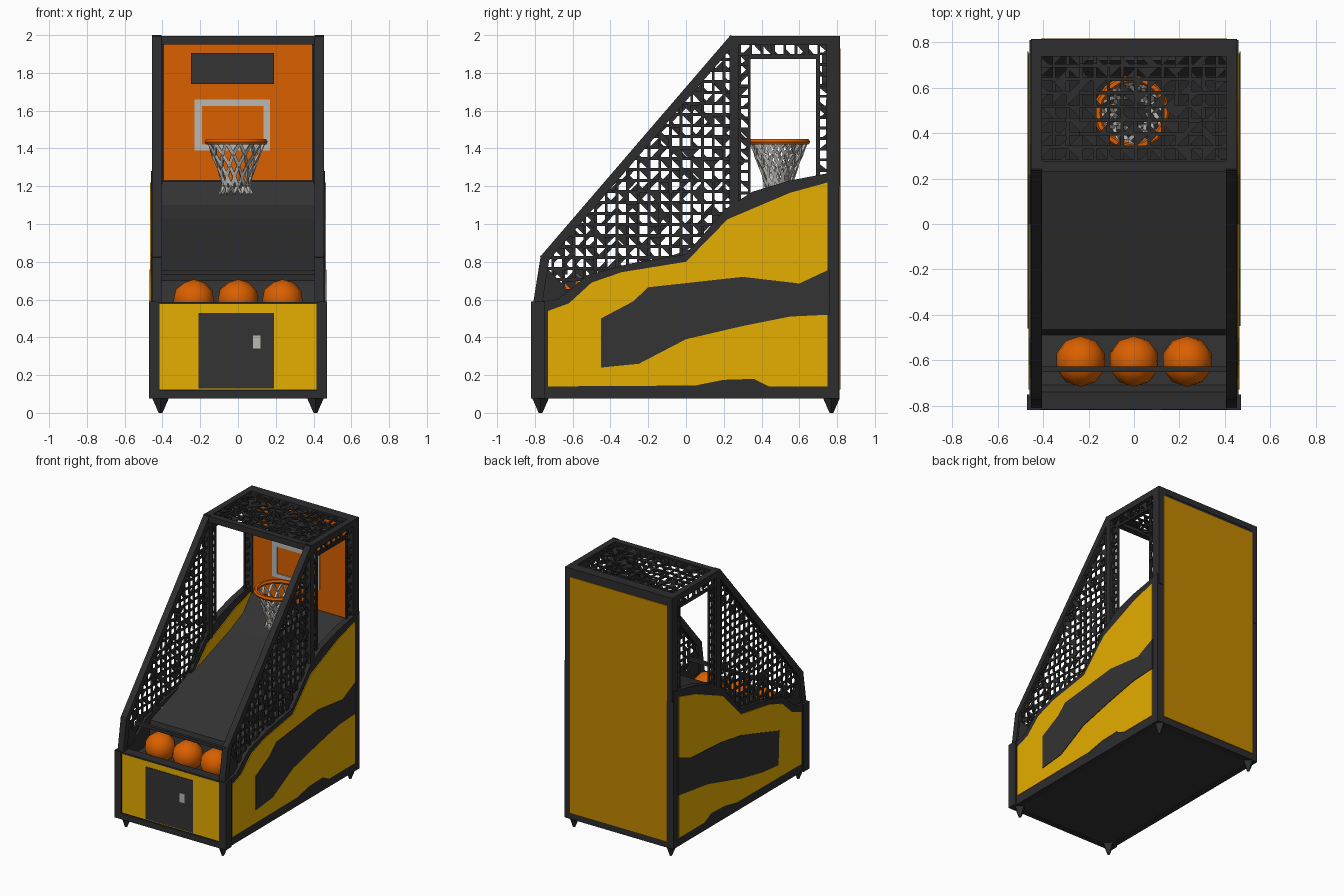
import bpy, bmesh, math, random
from mathutils import Vector, Matrix

random.seed(4)
cube = bpy.data.objects.get("Cube")
if cube:
    bpy.data.objects.remove(cube, do_unlink=True)


def material(name, rgb):
    m = bpy.data.materials.new(name)
    m.use_nodes = True
    m.diffuse_color = (*rgb, 1)
    bsdf = m.node_tree.nodes["Principled BSDF"]
    bsdf.inputs["Base Color"].default_value = (*rgb, 1)
    bsdf.inputs["Roughness"].default_value = 0.8
    return m


YELLOW = material("yellow", (0.79, 0.42, 0.0))
AMBER = material("amber", (0.56, 0.245, 0.0))
ORANGE = material("orange", (0.7, 0.115, 0.0))
DARK = material("charcoal", (0.033, 0.033, 0.034))
TRIM = material("black_trim", (0.026, 0.026, 0.028))
GREY = material("light_grey", (0.5, 0.48, 0.45))


def finish(name, bm, mat, smooth=False):
    bmesh.ops.recalc_face_normals(bm, faces=bm.faces[:])
    mesh = bpy.data.meshes.new(name)
    bm.to_mesh(mesh)
    bm.free()
    mesh.materials.append(mat)
    for p in mesh.polygons:
        p.use_smooth = smooth
    ob = bpy.data.objects.new(name, mesh)
    bpy.context.collection.objects.link(ob)
    return ob


def box(name, x, y, z, mat):
    bm = bmesh.new()
    size = Matrix.Diagonal((x[1] - x[0], y[1] - y[0], z[1] - z[0], 1))
    mid = Matrix.Translation([(a + b) / 2 for a, b in (x, y, z)])
    bmesh.ops.create_cube(bm, size=1, matrix=mid @ size)
    return finish(name, bm, mat)


def side_prism(name, profile, x0, x1, mat):
    """Extrude a (y, z) profile along x."""
    bm = bmesh.new()
    face = bm.faces.new([bm.verts.new((x0, y, z)) for y, z in profile])
    ext = bmesh.ops.extrude_face_region(bm, geom=[face])
    verts = [v for v in ext["geom"] if isinstance(v, bmesh.types.BMVert)]
    bmesh.ops.translate(bm, verts=verts, vec=(x1 - x0, 0, 0))
    return finish(name, bm, mat)


def add_beam(bm, p, q, r, sides=4):
    p, q = Vector(p), Vector(q)
    d = q - p
    mat = Matrix.Translation((p + q) / 2) @ d.to_track_quat('Z', 'Y').to_matrix().to_4x4()
    mat = mat @ Matrix.Rotation(math.pi / 4, 4, 'Z')
    bmesh.ops.create_cone(bm, cap_ends=True, segments=sides, radius1=r, radius2=r,
                          depth=d.length, matrix=mat)


def beams(name, pairs, width, mat):
    bm = bmesh.new()
    for p, q in pairs:
        add_beam(bm, p, q, width / math.sqrt(2))
    return finish(name, bm, mat)


def netting(name, u0, u1, v0, v1, place, fill=0.75, clip=None):
    """Coarse woven mesh: bars on a grid with random knotted corners."""
    bm = bmesh.new()
    nu, nv = max(1, round((u1 - u0) / 0.058)), max(1, round((v1 - v0) / 0.058))
    du, dv, t = (u1 - u0) / nu, (v1 - v0) / nv, 0.015

    def poly(pts):
        bm.faces.new([bm.verts.new(place(u, v)) for u, v in pts])

    for i in range(nu):
        for j in range(nv):
            u, v = u0 + i * du, v0 + j * dv
            poly([(u, v), (u + du, v), (u + du, v + t), (u, v + t)])
            poly([(u, v + t), (u + t, v + t), (u + t, v + dv), (u, v + dv)])
            if random.random() < fill:
                a, b = random.choice((0, 1)), random.choice((0, 1))
                k = random.uniform(0.6, 1)
                cu, cv = u + a * du, v + b * dv
                poly([(cu, cv), (cu + (1 - 2 * a) * du * k, cv), (cu, cv + (1 - 2 * b) * dv * k)])
    if clip:
        bmesh.ops.bisect_plane(bm, geom=bm.verts[:] + bm.edges[:] + bm.faces[:],
                               plane_co=clip[0], plane_no=clip[1], clear_outer=True)
    ob = finish(name, bm, TRIM)
    ob.modifiers.new("thickness", 'SOLIDIFY').thickness = 0.01


# Cabinet core: ball trough and rising ramp
side_prism("cabinet_and_ramp", [
    (-0.81, 0.08), (-0.81, 0.585), (-0.74, 0.585), (-0.71, 0.52), (-0.49, 0.52), (-0.465, 0.7),
    (0.5, 1.03), (0.65, 1.1), (0.77, 1.24), (0.79, 0.08)], -0.43, 0.43, DARK)

# Side walls with yellow panels and dark swooshes
wall = [(-0.82, 0.075), (-0.82, 0.585), (-0.68, 0.6), (-0.52, 0.73), (-0.3, 0.79), (0, 0.84),
        (0.21, 1.08), (0.35, 1.17), (0.55, 1.23), (0.81, 1.28), (0.81, 0.075)]
panel = [(-0.73, 0.14), (-0.73, 0.54), (-0.62, 0.58), (-0.5, 0.69), (-0.34, 0.745), (0, 0.8),
         (0.22, 1.025), (0.55, 1.165), (0.75, 1.22), (0.75, 0.14), (0.44, 0.14), (0.36, 0.18),
         (0.2, 0.175), (0.05, 0.145)]
swooshes = {
    "left": [(-0.45, 0.24), (-0.45, 0.5), (-0.28, 0.59), (-0.2, 0.665), (0.3, 0.72), (0.6, 0.685),
             (0.76, 0.76), (0.76, 0.52), (0.55, 0.51), (0.3, 0.46), (0, 0.39), (-0.25, 0.26)],
    "right": [(-0.45, 0.24), (-0.46, 0.5), (-0.2, 0.58), (0, 0.64), (0.25, 0.68), (0.6, 0.7),
              (0.76, 0.76), (0.76, 0.47), (0.4, 0.42), (0, 0.31), (-0.25, 0.26)]}
for s, side in ((1, "left"), (-1, "right")):
    side_prism(side + "_wall", wall, s * 0.415, s * 0.46, TRIM)
    side_prism(side + "_panel", panel, s * 0.459, s * 0.465, YELLOW)
    side_prism(side + "_inner_panel", panel[4:10], s * 0.409, s * 0.416, YELLOW)
    side_prism(side + "_swoosh", swooshes[side], s * 0.464, s * 0.469, DARK)
    box(side + "_front_corner", sorted((s * 0.425, s * 0.472)), (-0.82, -0.75), (0.075, 0.59), TRIM)
    # Pointed feet
    for y, end in ((-0.77, "front"), (0.77, "back")):
        bm = bmesh.new()
        bmesh.ops.create_cone(bm, cap_ends=True, segments=4, radius1=0.01, radius2=0.045,
                              depth=0.08, matrix=Matrix.Translation((s * 0.41, y, 0.04)))
        finish(f"{side}_{end}_foot", bm, TRIM)

# Front panel with coin door
box("front_panel", (-0.42, 0.44), (-0.813, -0.805), (0.125, 0.578), YELLOW)
box("front_lip", (-0.44, 0.44), (-0.818, -0.74), (0.576, 0.588), TRIM)
box("coin_door", (-0.21, 0.19), (-0.817, -0.812), (0.13, 0.53), DARK)
box("door_handle", (0.08, 0.12), (-0.82, -0.816), (0.34, 0.41), GREY)
box("front_base_trim", (-0.46, 0.46), (-0.82, -0.78), (0.075, 0.12), TRIM)

# Back slab, amber back cover and back corner posts
box("back_slab", (-0.45, 0.45), (0.757, 0.812), (0.075, 1.99), TRIM)
box("back_cover", (-0.41, 0.41), (0.811, 0.818), (0.125, 1.93), AMBER)
box("back_roof_rail", (-0.453, 0.453), (0.738, 0.815), (1.95, 1.996), TRIM)

# Backboard with target frame and scoreboard
box("backboard", (-0.395, 0.395), (0.748, 0.758), (1.23, 1.952), ORANGE)
for name, x, z in (("top", (-0.23, 0.17), (1.625, 1.66)), ("bottom", (-0.23, 0.17), (1.39, 1.42)),
                   ("left", (0.135, 0.17), (1.42, 1.625)), ("right", (-0.23, -0.19), (1.42, 1.625))):
    box("target_" + name, x, (0.741, 0.749), z, GREY)
box("scoreboard", (-0.25, 0.19), (0.72, 0.749), (1.74, 1.905), DARK)

# Hoop
hoop = Vector((-0.01, 0.49, 1.435))
bpy.ops.mesh.primitive_torus_add(location=hoop, major_radius=0.15, minor_radius=0.017,
                                 major_segments=16, minor_segments=6)
rim = bpy.context.object
rim.name = "hoop_rim"
rim.data.materials.append(ORANGE)
bpy.ops.object.shade_smooth_by_angle()

# Hoop net: crossing strands down a flared tube
rings = [(0.147, 1.43), (0.125, 1.37), (0.1, 1.31), (0.08, 1.25), (0.07, 1.2), (0.085, 1.16)]
bm = bmesh.new()
count = 13


def knot(k, i):
    a = (i + k * 0.5) * math.tau / count
    r, z = rings[k]
    return hoop.x + r * math.cos(a), hoop.y + r * math.sin(a), z


for k in range(len(rings) - 1):
    for i in range(count):
        add_beam(bm, knot(k, i), knot(k + 1, i), 0.01, 3)
        add_beam(bm, knot(k, i), knot(k + 1, i - 1), 0.01, 3)
finish("hoop_net", bm, GREY)

# Cage frame
for s, side in ((1, "left"), (-1, "right")):
    x = s * 0.43
    beams(side + "_cage_rails", [
        ((x, -0.785, 0.58), (x, -0.745, 0.83)), ((x, -0.755, 0.81), (x, 0.255, 1.985)),
        ((x, 0.255, 1.05), (x, 0.255, 1.995)), ((x, 0.23, 1.972), (x, 0.81, 1.972))], 0.048, TRIM)
    box(side + "_back_post", sorted((s * 0.4, s * 0.454)), (0.745, 0.815), (1.2, 1.99), TRIM)
    side_prism(side + "_cage_nose", [(-0.79, 0.58), (-0.75, 0.78), (-0.64, 0.67), (-0.62, 0.58)],
               s * 0.42, s * 0.44, TRIM)
    # Side netting, leaving an open window beside the hoop
    place = lambda u, v, x=x: (x, u, v)
    netting(side + "_slope_net", -0.77, 0.25, 0.64, 1.98, place,
            clip=((x, -0.755, 0.81), (0, -1.175, 1.01)))
    netting(side + "_window_front_net", 0.275, 0.335, 1.1, 1.95, place)
    netting(side + "_window_back_net", 0.695, 0.765, 1.22, 1.95, place)
    netting(side + "_window_top_net", 0.335, 0.695, 1.885, 1.95, place)
    beams(side + "_window_edge", [
        ((x, 0.335, 1.14), (x, 0.335, 1.885)), ((x, 0.695, 1.23), (x, 0.695, 1.885)),
        ((x, 0.335, 1.88), (x, 0.695, 1.88))], 0.014, TRIM)
beams("front_roof_rail", [((-0.45, 0.255, 1.972), (0.45, 0.255, 1.972))], 0.046, TRIM)
netting("roof_net", -0.42, 0.42, 0.27, 0.75, lambda u, v: (u, v, 1.975), fill=1)

# Ball guard bar and three balls
beams("ball_guard_bar", [((-0.42, -0.64, 0.745), (0.42, -0.64, 0.745))], 0.024, TRIM)
for n, x in enumerate((-0.235, 0, 0.235)):
    bm = bmesh.new()
    bmesh.ops.create_icosphere(bm, subdivisions=2, radius=0.112,
                               matrix=Matrix.Translation((x, -0.605, 0.595)))
    finish(f"ball_{n + 1}", bm, ORANGE, smooth=True)
